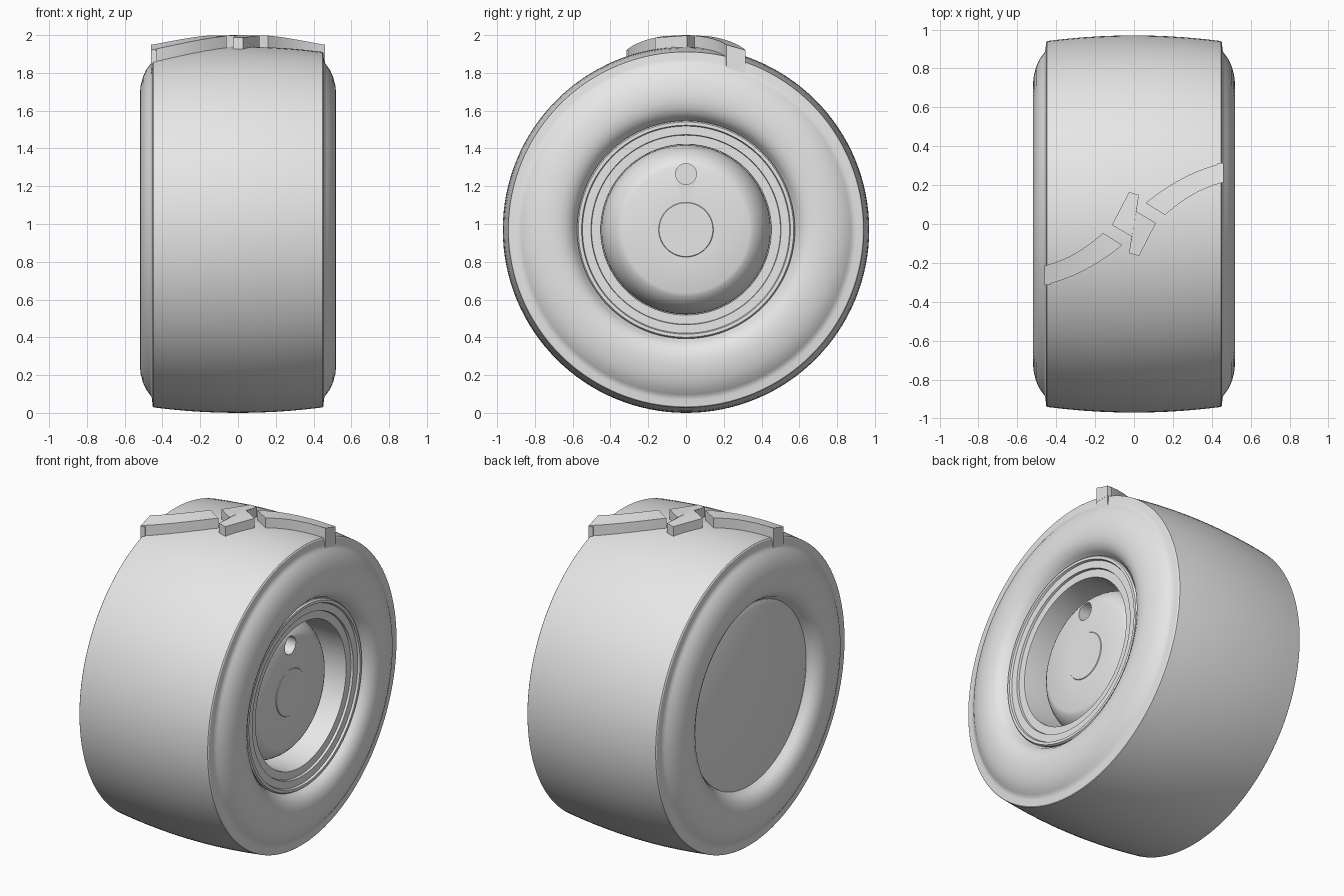
import bpy, bmesh, math

if "Cube" in bpy.data.objects:
    bpy.data.objects.remove(bpy.data.objects["Cube"])

AXLE_Z = 0.97
SEGS = 128

rubber = bpy.data.materials.new("plain grey")
rubber.diffuse_color = (0.8, 0.8, 0.8, 1)
rubber.use_nodes = True
rubber.node_tree.nodes["Principled BSDF"].inputs["Base Color"].default_value = rubber.diffuse_color


def finish(bm, name, angle=30):
    bmesh.ops.remove_doubles(bm, verts=bm.verts, dist=1e-5)
    bmesh.ops.recalc_face_normals(bm, faces=bm.faces)
    mesh = bpy.data.meshes.new(name)
    bm.to_mesh(mesh)
    bm.free()
    mesh.materials.append(rubber)
    ob = bpy.data.objects.new(name, mesh)
    bpy.context.collection.objects.link(ob)
    bpy.ops.object.select_all(action='DESELECT')
    ob.select_set(True)
    bpy.context.view_layer.objects.active = ob
    if angle:
        bpy.ops.object.shade_smooth_by_angle(angle=math.radians(angle))
    return ob


def lathe(name, profile, closed=True):
    """Spin a list of (x, radius) points around the axle."""
    bm = bmesh.new()
    rings = []
    for x, r in profile:
        rings.append([bm.verts.new((x, r * math.cos(a), AXLE_Z + r * math.sin(a)))
                      for a in (2 * math.pi * i / SEGS for i in range(SEGS))]
                     if r > 0 else [bm.verts.new((x, 0, AXLE_Z))])
    pairs = list(zip(rings, rings[1:]))
    if closed:
        pairs.append((rings[-1], rings[0]))
    for a, b in pairs:
        for i in range(SEGS):
            j = (i + 1) % SEGS
            quad = [a[i % len(a)], a[j % len(a)], b[j % len(b)], b[i % len(b)]]
            face = list(dict.fromkeys(quad))
            if len(face) > 2:
                bm.faces.new(face)
    return finish(bm, name)


def crown(x):
    """Tread radius across the width."""
    return 0.97 - 0.03 * (x / 0.455) ** 2


# Tyre: crowned tread, stepped shoulder and bulging sidewalls
side = [(0.40, 0.55), (0.43, 0.565), (0.445, 0.58), (0.47, 0.592), (0.495, 0.615),
        (0.511, 0.645), (0.519, 0.68), (0.52, 0.72), (0.515, 0.765), (0.503, 0.81),
        (0.487, 0.845), (0.468, 0.872), (0.458, 0.885), (0.455, 0.90), (0.452, 0.935)]
tread = [(x, crown(x)) for x in (0.447 - 0.0894 * i for i in range(11))]
lathe("tyre", side + tread + [(-x, r) for x, r in reversed(side)])

# Closed back disc
lathe("back_disc", [(-0.452, 0), (-0.452, 0.54), (-0.44, 0.57), (-0.40, 0.57), (-0.40, 0)], False)

# Rim: stepped flange and deep barrel
lathe("rim", [(0.40, 0.57), (0.455, 0.577), (0.465, 0.57), (0.465, 0.553),
              (0.452, 0.548), (0.452, 0.503), (0.438, 0.50), (0.438, 0.452),
              (0.43, 0.45), (0.12, 0.45), (0.12, 0.57)])

# Hub: flat face with rounded flank and a centre cap
flank = [(0.365 - 0.165 * (1 - math.cos(t)) - 0.035 * math.sin(t), 0.335 + 0.113 * math.sin(t))
         for t in (math.pi / 2 * i / 10 for i in range(11))]
hub = lathe("hub", [(0.369, 0), (0.369, 0.142), (0.365, 0.145)] + flank
            + [(0.12, 0.448), (0.12, 0)], False)

# Valve hole through the hub face
bm = bmesh.new()
bmesh.ops.create_cone(bm, cap_ends=True, segments=40, radius1=0.055, radius2=0.055, depth=0.3)
for v in bm.verts:
    v.co = (v.co.z + 0.35, v.co.y, v.co.x + AXLE_Z + 0.295)
cutter = finish(bm, "hole_cutter", 0)
cutter.hide_render = True
mod = hub.modifiers.new("hole", 'BOOLEAN')
mod.operation = 'DIFFERENCE'
mod.solver = 'EXACT'
mod.object = cutter
bpy.context.view_layer.objects.active = hub
bpy.ops.object.modifier_apply(modifier="hole")
bpy.data.objects.remove(cutter)


def on_tread(x, y, offset):
    """Point above (x, y) on the crown raised by offset."""
    r = crown(x) + offset
    return (x, y, AXLE_Z + math.sqrt(r * r - y * y))


def bezier(a, b, c, t):
    return [(1 - t) ** 2 * p + 2 * t * (1 - t) * q + t * t * r for p, q, r in zip(a, b, c)]


# Curved side lugs, one the half-turn copy of the other
for name, s in (("left_lug", 1), ("right_lug", -1)):
    bm = bmesh.new()
    N = 14
    rows = []
    for i in range(N + 1):
        t = i / N
        u = bezier((-0.46, -0.214), (-0.30, -0.175), (-0.16, -0.046), t)
        l = bezier((-0.46, -0.314), (-0.25, -0.265), (-0.06, -0.108), t)
        low = -0.065 if i == 0 else -0.03
        rows.append([bm.verts.new(on_tread(s * p[0], s * p[1], h))
                     for p, h in ((u, 0.062), (l, 0.062), (l, low), (u, low))])
    for a, b in zip(rows, rows[1:]):
        for k in range(4):
            m = (k + 1) % 4
            bm.faces.new((a[k], a[m], b[m], b[k]))
    bm.faces.new(rows[0])
    bm.faces.new(rows[-1])
    # Short tab hanging over the shoulder
    tab = [(x, y, z) for x in (0.43, 0.461) for y, z in
           ((0.214, 1.95), (0.314, 1.918), (0.314, 1.855), (0.214, 1.855))]
    tv = [bm.verts.new((-s * x, -s * y, z)) for x, y, z in tab]
    for q in ((0, 1, 2, 3), (4, 5, 6, 7), (0, 1, 5, 4), (1, 2, 6, 5), (2, 3, 7, 6), (3, 0, 4, 7)):
        bm.faces.new([tv[k] for k in q])
    finish(bm, name)

# Centre lug: S-shaped block with half-turn symmetry
half = [(-0.026, 0.164), (0.026, 0.15), (0.012, 0.065), (0.113, 0.005)]
outline = half + [(-x, -y) for x, y in half]
bm = bmesh.new()
top = [bm.verts.new(on_tread(x, y, 0.06)) for x, y in outline]
base = [bm.verts.new(on_tread(x, y, -0.03)) for x, y in outline]
for i in range(8):
    j = (i + 1) % 8
    bm.faces.new((top[i], top[j], base[j], base[i]))
crest = [bm.verts.new(on_tread(0, 0, h)) for h in (0.06, -0.03)]
for i in range(8):
    j = (i + 1) % 8
    bm.faces.new((top[i], top[j], crest[0]))
    bm.faces.new((base[i], base[j], crest[1]))
finish(bm, "centre_lug")
